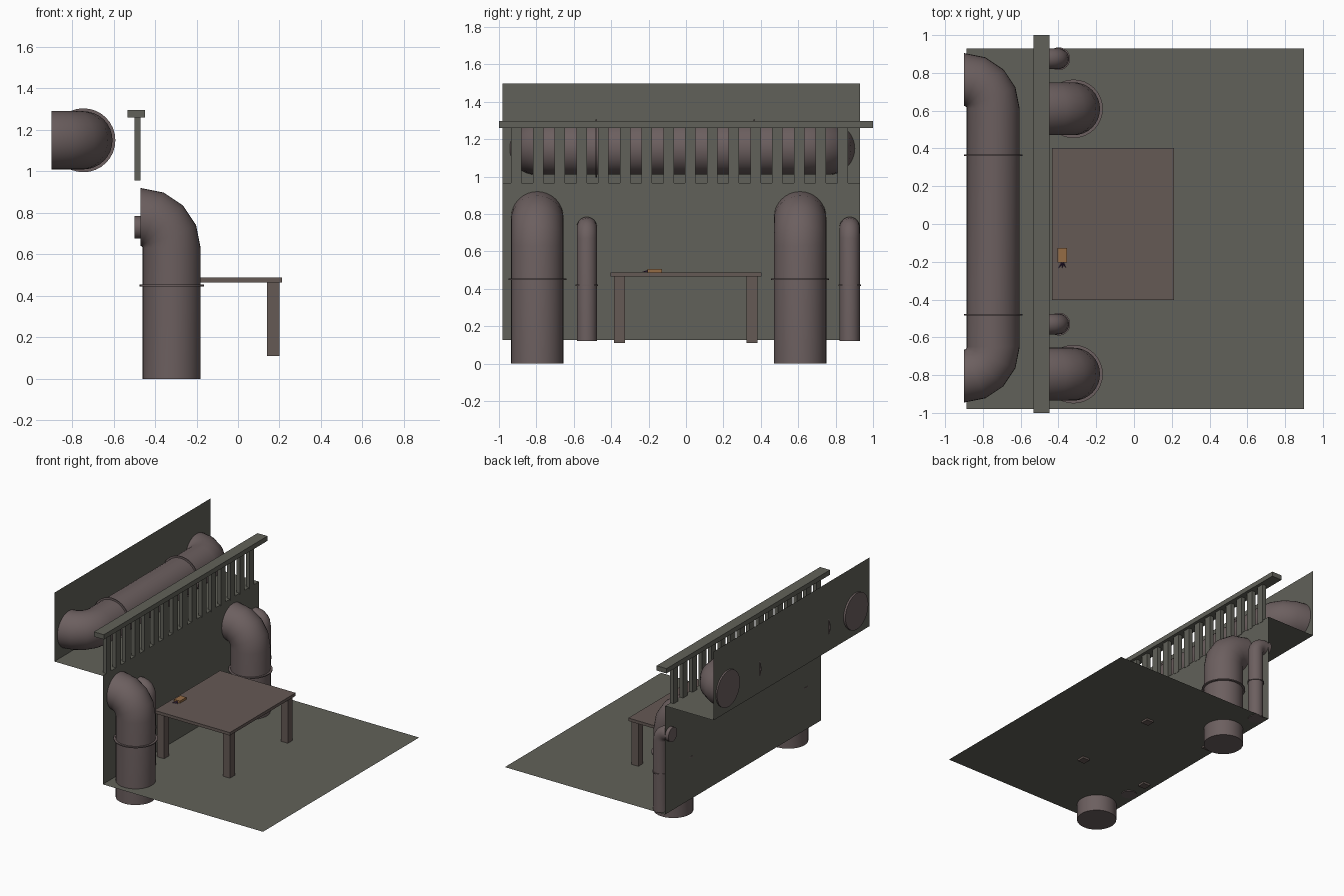
import bpy, bmesh
from math import sin, cos, pi, radians
from mathutils import Vector as V

if "Cube" in bpy.data.objects:
    bpy.data.objects.remove(bpy.data.objects["Cube"])


def material(name, rgb):
    m = bpy.data.materials.new(name)
    m.diffuse_color = (*rgb, 1)
    m.use_nodes = True
    m.node_tree.nodes["Principled BSDF"].inputs["Base Color"].default_value = m.diffuse_color
    return m


STONE = material("stone", (0.12, 0.12, 0.10))
METAL = material("metal", (0.15, 0.115, 0.115))
WOOD = material("wood", (0.13, 0.10, 0.09))
ORANGE = material("orange", (0.30, 0.15, 0.06))
PURPLE = material("purple", (0.06, 0.025, 0.08))


def finish(name, bm, mat, smooth=False):
    bmesh.ops.recalc_face_normals(bm, faces=bm.faces)
    me = bpy.data.meshes.new(name)
    bm.to_mesh(me)
    bm.free()
    ob = bpy.data.objects.new(name, me)
    bpy.context.collection.objects.link(ob)
    me.materials.append(mat)
    if smooth:
        bpy.ops.object.select_all(action='DESELECT')
        ob.select_set(True)
        bpy.context.view_layer.objects.active = ob
        bpy.ops.object.shade_smooth_by_angle(angle=radians(35))
    return ob


def add_box(bm, lo, hi):
    lo, hi = V(lo), V(hi)
    vs = bmesh.ops.create_cube(bm, size=1)["verts"]
    for v in vs:
        v.co = (lo + hi) / 2 + v.co * (hi - lo)


def box(name, lo, hi, mat):
    bm = bmesh.new()
    add_box(bm, lo, hi)
    return finish(name, bm, mat)


def tube(name, path, side, r, n=32):
    """Sweep a capped circle along (point, tangent) pairs lying in one plane."""
    bm = bmesh.new()
    side = V(side)
    rings = []
    for p, t in path:
        up = V(t).cross(side)
        rings.append([bm.verts.new(V(p) + r * (cos(2 * pi * i / n) * side + sin(2 * pi * i / n) * up))
                      for i in range(n)])
    for a, b in zip(rings, rings[1:]):
        for i in range(n):
            j = (i + 1) % n
            bm.faces.new((a[i], a[j], b[j], b[i]))
    bm.faces.new(rings[0])
    bm.faces.new(rings[-1])
    return finish(name, bm, METAL, True)


def collar(name, centre, axis, side, r, h=0.008):
    c, a = V(centre), V(axis)
    return tube(name, [(c - a * h / 2, a), (c + a * h / 2, a)], side, r)


def elbow(corner, d_in, d_out, bend, steps=4):
    """Path points of a quarter bend around a corner."""
    d_in, d_out = V(d_in), V(d_out)
    centre = V(corner) - d_in * bend + d_out * bend
    out = []
    for i in range(steps + 1):
        a = pi / 2 * i / steps
        out.append((centre + bend * (d_in * sin(a) - d_out * cos(a)), d_in * cos(a) + d_out * sin(a)))
    return out


X, Y, Z = V((1, 0, 0)), V((0, 1, 0)), V((0, 0, 1))

# floor, lower wall, ledge and upper wall as one stepped sheet
bm = bmesh.new()
profile = [(0.9, 0.125), (-0.472, 0.125), (-0.472, 0.965), (-0.887, 0.965), (-0.887, 1.497)]
rows = [[bm.verts.new((x, y, z)) for x, z in profile] for y in (-0.98, 0.93)]
for i in range(len(profile) - 1):
    bm.faces.new((rows[0][i], rows[0][i + 1], rows[1][i + 1], rows[1][i]))
finish("floor_and_walls", bm, STONE)

# railing
box("handrail", (-0.533, -1, 1.26), (-0.448, 1, 1.297), STONE)
bm = bmesh.new()
for i in range(16):
    y = -0.907 + i * 0.1163
    add_box(bm, (-0.5, y - 0.028, 0.955), (-0.47, y + 0.028, 1.262))
finish("balusters", bm, STONE)


# vertical pipes that bend back into the lower wall
def standpipe(name, x, y, r, z0, ztop, bend, xend, zring, rring):
    path = [(V((x, y, z0)), Z)] + elbow((x, y, ztop - r), Z, -X, bend)
    if path[-1][0].x - xend > 0.005:
        path.append((V((xend, y, ztop - r)), -X))
    tube(name, path, Y, r)
    collar(name + "_collar", (x, y, zring), Z, Y, rring)


for tag, y in (("left", -0.795), ("right", 0.61)):
    standpipe("large_pipe_" + tag, -0.32, y, 0.14, 0, 0.92, 0.149, -0.469, 0.45, 0.155)
for tag, y in (("left", -0.53), ("right", 0.875)):
    standpipe("small_pipe_" + tag, -0.398, y, 0.054, 0.12, 0.784, 0.059, -0.5, 0.42, 0.06)

# horizontal pipe on the ledge
start = [(p, -t) for p, t in reversed(elbow((-0.745, -0.805, 1.15), -Y, -X, 0.155))]
end = elbow((-0.745, 0.765, 1.15), Y, -X, 0.155)
tube("ledge_pipe", start + end, Z, 0.14)
for tag, y in (("left", -0.48), ("right", 0.365)):
    collar("ledge_pipe_collar_" + tag, (-0.745, y, 1.15), Y, Z, 0.154)

# table
box("table_top", (-0.435, -0.403, 0.465), (0.212, 0.403, 0.488), WOOD)
bm = bmesh.new()
for x in (-0.393, 0.17):
    for y in (-0.355, 0.353):
        add_box(bm, (x - 0.03, y - 0.03, 0.11), (x + 0.03, y + 0.03, 0.467))
finish("table_legs", bm, WOOD)

# little box with a purple tassel on the table
box("small_box", (-0.405, -0.205, 0.488), (-0.354, -0.127, 0.505), ORANGE)
bm = bmesh.new()
for dx in (-0.022, 0, 0.022):
    pts = [(-0.386, -0.204, 0.489), (-0.372, -0.204, 0.489), (-0.379, -0.204, 0.501), (-0.379 + dx, -0.236, 0.49)]
    a, b, c, d = [bm.verts.new(p) for p in pts]
    for f in ((a, b, c), (a, b, d), (b, c, d), (c, a, d)):
        bm.faces.new(f)
finish("tassel", bm, PURPLE)
